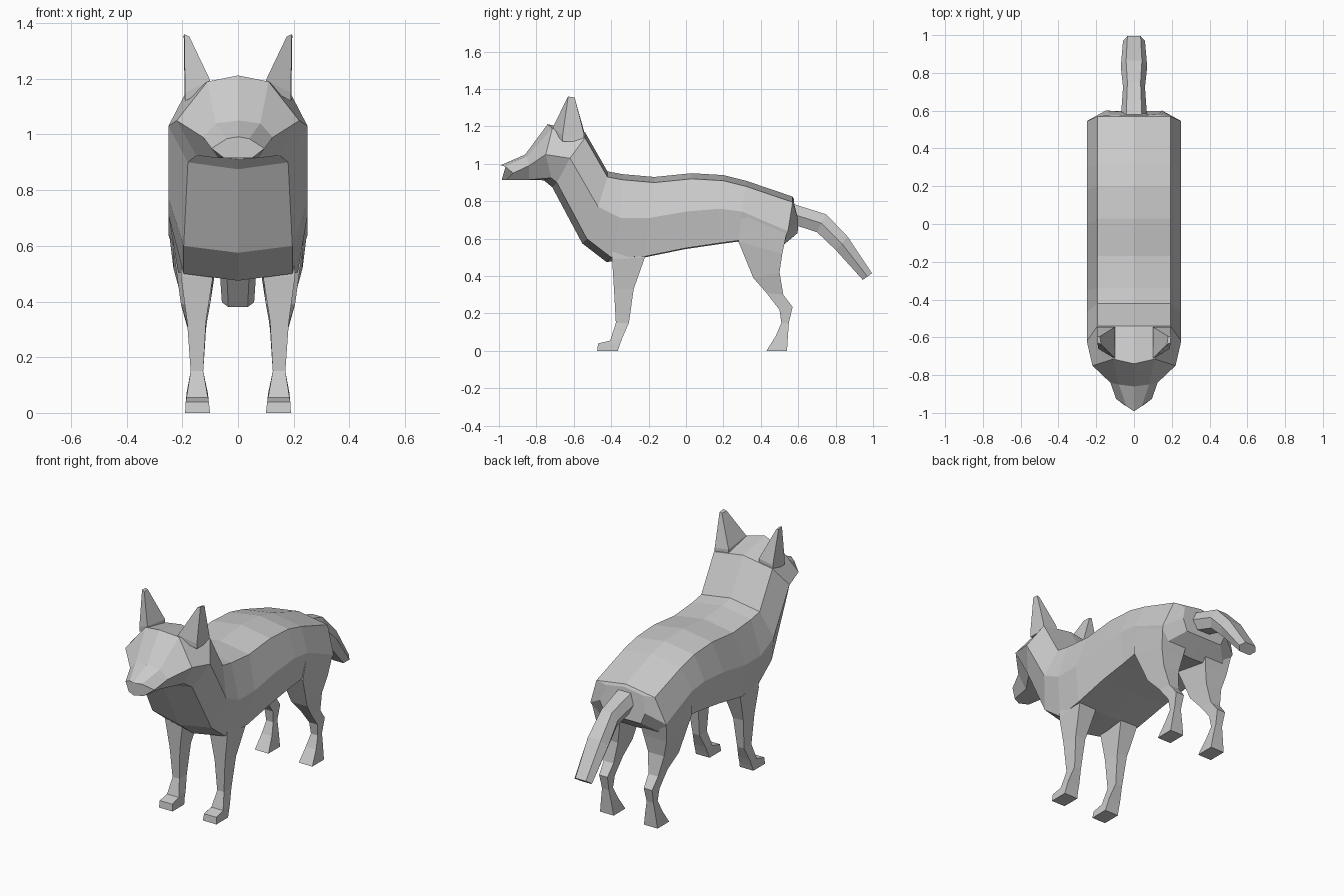
import bpy, bmesh


def loft(name, rings, mirror=False):
    """Skin a row of closed rings, cap both ends, optionally mirror across x."""
    bm = bmesh.new()
    rows = [[bm.verts.new(p) for p in ring] for ring in rings]
    n = len(rows[0])
    for a, b in zip(rows, rows[1:]):
        for i in range(n):
            j = (i + 1) % n
            bm.faces.new((a[i], a[j], b[j], b[i]))
    bm.faces.new(rows[0])
    bm.faces.new(rows[-1])
    bmesh.ops.recalc_face_normals(bm, faces=bm.faces)
    me = bpy.data.meshes.new(name)
    bm.to_mesh(me)
    bm.free()
    ob = bpy.data.objects.new(name, me)
    bpy.context.collection.objects.link(ob)
    if mirror:
        ob.modifiers.new("Mirror", 'MIRROR').use_mirror_merge = False
    return ob


def full_ring(top, sides, bottom):
    """Symmetric ring from centre points (y, z) and right-hand points (x, y, z)."""
    left = [(-x, y, z) for x, y, z in reversed(sides)]
    return [(0, *top)] + sides + [(0, *bottom)] + left


def leg_ring(yf, zf, yb, zb, xi, xo):
    return [(xi, yf, zf), (xo, yf, zf), (xo, yb, zb), (xi, yb, zb)]


# Head: nose, muzzle, brow and cheeks
rings = [
    full_ring((-.992, .992), [(.04, -.965, .985), (.095, -.925, .95), (.05, -.96, .915)], (-.985, .915)),
    full_ring((-.86, 1.05), [(.08, -.85, 1.04), (.125, -.84, .99), (.07, -.84, .915)], (-.84, .915)),
    full_ring((-.74, 1.212), [(.11, -.715, 1.19), (.22, -.75, 1.05), (.15, -.72, .925)], (-.76, .912)),
]
# Neck, chest and back: ridge y z, flank y z, underside y z, underside half width
for ty, tz, my, mz, ly, lz, w in [
    (-.54, 1.17, -.62, 1.03, -.69, .90, .18),
    (-.42, .96, -.47, .77, -.53, .60, .195),
    (-.34, .945, -.35, .71, -.40, .50, .195),
    (-.17, .93, -.20, .71, -.22, .505, .215),
    (.03, .95, 0, .745, 0, .55, .22),
    (.20, .94, .18, .76, .17, .575, .22),
    (.32, .91, .30, .745, .28, .59, .225),
    (.57, .825, .545, .64, .50, .55, .22),
]:
    d = .025 if ly < -.3 else .006
    rings.append(full_ring(
        (ty, tz), [(.193, ty, tz - .03), (.25, my, mz), (w, ly, lz)], (ly - d, lz - d)))
# Rump under the tail
rings.append(full_ring((.578, .81), [(.12, .578, .79), (.15, .60, .70), (.12, .597, .63)], (.597, .63)))
loft("body", rings)

# Ears
loft("ear", [
    [(.10, -.71, 1.17), (.19, -.66, 1.12), (.192, -.545, 1.12), (.10, -.545, 1.15)],
    [(.10, -.712, 1.195), (.19, -.66, 1.15), (.192, -.545, 1.16), (.10, -.545, 1.175)],
    [(.175, -.635, 1.352), (.193, -.63, 1.36), (.195, -.595, 1.355), (.18, -.595, 1.352)],
], mirror=True)

# Front legs
loft("front_leg", [leg_ring(*s) for s in [
    (-.39, .60, -.20, .60, .10, .20),
    (-.395, .49, -.22, .50, .09, .205),
    (-.385, .33, -.28, .33, .115, .183),
    (-.375, .15, -.305, .15, .125, .17),
    (-.405, .055, -.34, .07, .108, .185),
    (-.47, .04, -.355, .03, .105, .188),
    (-.475, 0, -.365, 0, .10, .19),
]], mirror=True)

# Hind legs
loft("hind_leg", [leg_ring(*s) for s in [
    (.30, .74, .54, .64, .06, .247),
    (.28, .585, .515, .52, .08, .232),
    (.36, .39, .50, .42, .10, .205),
    (.43, .31, .52, .30, .115, .18),
    (.50, .22, .57, .235, .12, .175),
    (.51, .15, .55, .15, .125, .17),
    (.48, .08, .545, .08, .112, .18),
    (.43, 0, .54, 0, .10, .19),
]], mirror=True)

# Tail: top y z, bottom y z, half width
loft("tail", [
    [(.6 * w, ty, tz), (w, (ty + by) / 2, (tz + bz) / 2), (.6 * w, by, bz),
     (-.6 * w, by, bz), (-w, (ty + by) / 2, (tz + bz) / 2), (-.6 * w, ty, tz)]
    for ty, tz, by, bz, w in [
        (.56, .79, .56, .68, .07),
        (.75, .73, .70, .635, .058),
        (.865, .61, .80, .54, .07),
        (.995, .415, .945, .38, .058),
    ]
])
